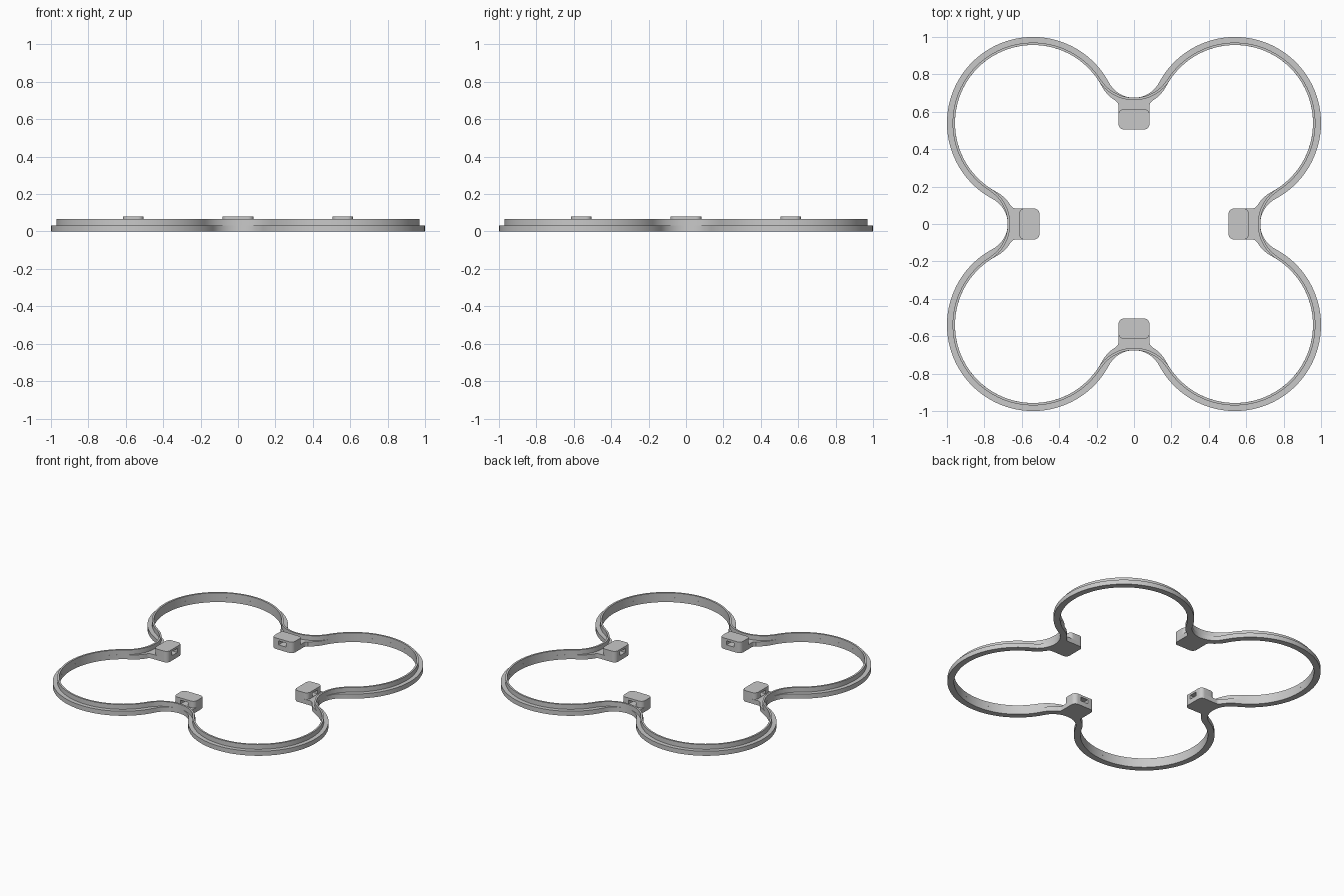
import bpy, bmesh, math
from mathutils import Matrix, Vector

cube = bpy.data.objects.get("Cube")
if cube:
    bpy.data.objects.remove(cube, do_unlink=True)

grey = bpy.data.materials.new("plain_grey")
grey.use_nodes = True
colour = (0.58, 0.58, 0.58, 1)
grey.diffuse_color = colour
grey.node_tree.nodes["Principled BSDF"].inputs["Base Color"].default_value = colour

LOBE = 0.54          # lobe centre offset on both axes
BASE_TOP = 0.033
WALL_TOP = 0.067
BLOCK_TOP = 0.08


def arc(cx, cy, r, a0, a1, n):
    return [Vector((cx + r * math.cos(a0 + (a1 - a0) * i / n),
                    cy + r * math.sin(a0 + (a1 - a0) * i / n))) for i in range(n + 1)]


def clover(radius, notch):
    """Closed outline of four lobes joined by tangent notch arcs."""
    d = notch - LOBE
    r = (LOBE ** 2 + d ** 2 - radius ** 2) / (2 * (radius - d))
    t = math.atan2(d + r, LOBE)
    # one lobe, then the notch arc leading to the next lobe
    quarter = arc(LOBE, LOBE, radius, t - math.pi / 2, math.pi - t, 56)[:-1]
    quarter += arc(0, notch + r, r, -t, t - math.pi, 20)[:-1]
    return [Matrix.Rotation(k * math.pi / 2, 2) @ p for k in range(4) for p in quarter]


def finish(name, bm):
    bmesh.ops.recalc_face_normals(bm, faces=bm.faces)
    mesh = bpy.data.meshes.new(name)
    bm.to_mesh(mesh)
    bm.free()
    mesh.materials.append(grey)
    ob = bpy.data.objects.new(name, mesh)
    bpy.context.collection.objects.link(ob)
    return ob


def band(name, outer, inner, z0, z1):
    """Ring with a rectangular section between two outlines."""
    bm = bmesh.new()
    loops = [[bm.verts.new((p.x, p.y, z)) for p in pts]
             for pts, z in ((outer, z0), (outer, z1), (inner, z1), (inner, z0))]
    n = len(outer)
    for k in range(4):
        a, b = loops[k], loops[(k + 1) % 4]
        for i in range(n):
            j = (i + 1) % n
            bm.faces.new((a[i], a[j], b[j], b[i]))
    return finish(name, bm)


def prism(name, pts, z0, z1):
    bm = bmesh.new()
    face = bm.faces.new([bm.verts.new((p.x, p.y, z0)) for p in pts])
    ext = bmesh.ops.extrude_face_region(bm, geom=[face])
    verts = [g for g in ext["geom"] if isinstance(g, bmesh.types.BMVert)]
    bmesh.ops.translate(bm, verts=verts, vec=(0, 0, z1 - z0))
    return finish(name, bm)


def rounded(w, y0, y1, r):
    """Rounded rectangle, half width w."""
    pts = []
    corners = ((w - r, y1 - r), (r - w, y1 - r), (r - w, y0 + r), (w - r, y0 + r))
    for k, (x, y) in enumerate(corners):
        pts += arc(x, y, r, k * math.pi / 2, (k + 1) * math.pi / 2, 8)
    return pts


# Clover ring: wide base and thin upright lip
base_ring = band("base_ring", clover(0.46, 0.675), clover(0.417, 0.632), 0, BASE_TOP)
lip = band("upper_lip", clover(0.43, 0.675), clover(0.417, 0.662), BASE_TOP, WALL_TOP)

# Foot joining a block to the ring, with concave flares
W, FLARE = 0.083, 0.03
right = arc(W - FLARE, 0.505 + FLARE, FLARE, -math.pi / 2, 0, 8)
right += arc(W + FLARE, 0.632, FLARE, math.pi, math.pi * 0.68, 6)
right += [Vector((0.1, 0.668)), Vector((0.06, 0.65)), Vector((0.0, 0.645))]
foot_outline = right + [Vector((-p.x, p.y)) for p in reversed(right[:-1])]
foot = prism("mount_foot_back", foot_outline, 0, BASE_TOP)

# Block with a slot bored through towards the centre
block = prism("mount_block_back", rounded(W, 0.505, 0.615, FLARE), BASE_TOP, BLOCK_TOP)
cutter = prism("slot_cutter", rounded(0.03, 0.4, 0.7, 0.005), BASE_TOP + 0.002, 0.064)
cutter.hide_render = True
cut = block.modifiers.new("slot", "BOOLEAN")
cut.operation = "DIFFERENCE"
cut.solver = "EXACT"
cut.object = cutter
bpy.context.view_layer.update()
cut_mesh = bpy.data.meshes.new_from_object(
    block.evaluated_get(bpy.context.evaluated_depsgraph_get()))
block.modifiers.clear()
block.data = cut_mesh
bpy.data.objects.remove(cutter, do_unlink=True)

# Repeat the mount in the other three notches
parts = [base_ring, lip, foot, block]
for k, side in enumerate(("right", "front", "left"), 1):
    for src in (foot, block):
        ob = src.copy()
        ob.data = src.data.copy()
        ob.name = src.name.replace("back", side)
        ob.rotation_euler.z = k * math.pi / 2
        bpy.context.collection.objects.link(ob)
        parts.append(ob)

bpy.ops.object.select_all(action="DESELECT")
for ob in parts:
    ob.select_set(True)
bpy.context.view_layer.objects.active = base_ring
bpy.ops.object.shade_smooth_by_angle(angle=math.radians(30))
